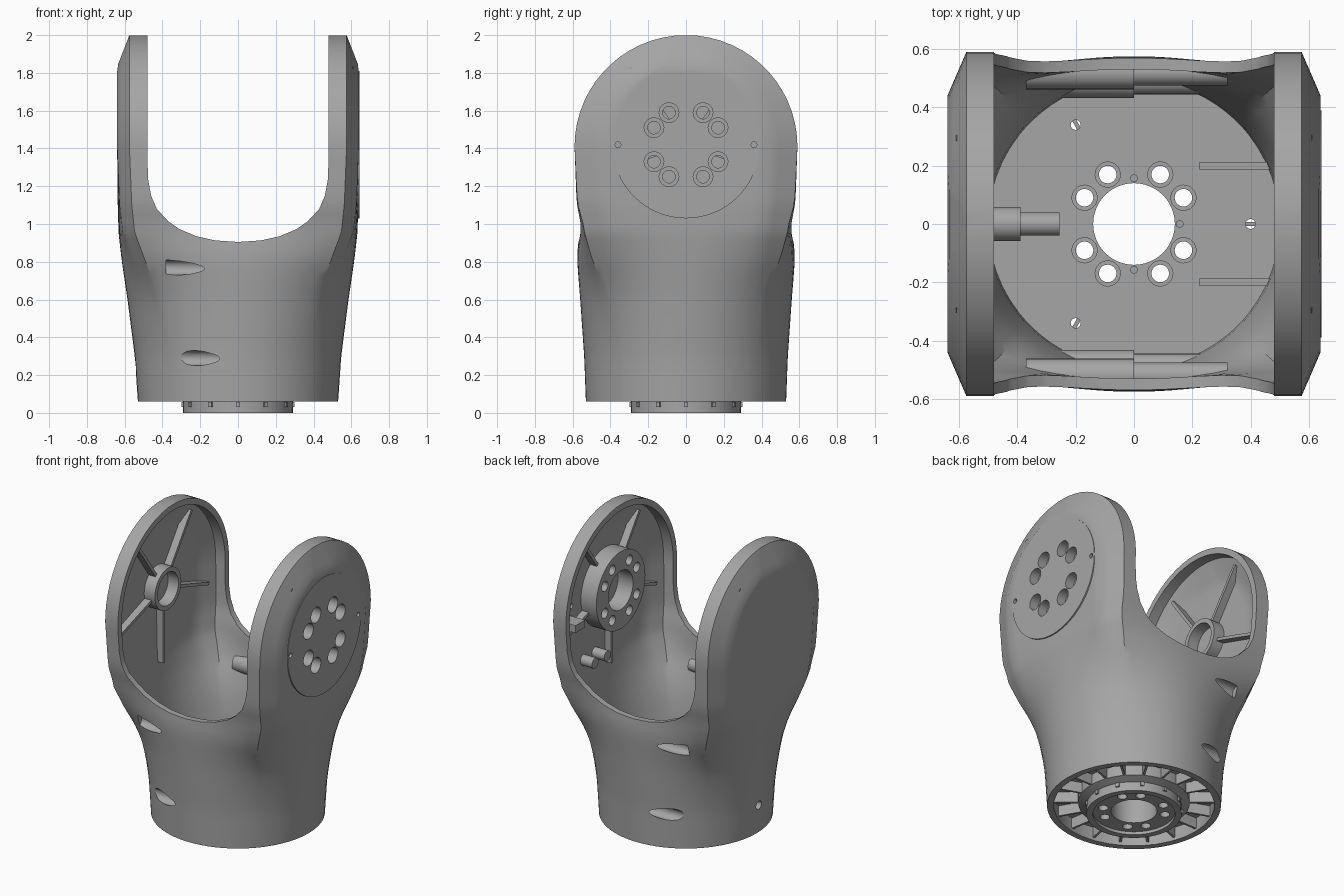
import bpy, bmesh, math
from mathutils import Vector, Matrix

cube = bpy.data.objects.get("Cube")
if cube:
    bpy.data.objects.remove(cube, do_unlink=True)

grey = bpy.data.materials.new("cast_grey")
grey.use_nodes = True
grey.diffuse_color = (0.38, 0.38, 0.38, 1)
grey.node_tree.nodes["Principled BSDF"].inputs["Base Color"].default_value = grey.diffuse_color

ZC = 1.41          # height of the arm pivot
ZH = 1.42          # height of the bolt circle
FLOOR = 0.21
parts = []


def finish(name, bm, keep=True):
    bmesh.ops.recalc_face_normals(bm, faces=bm.faces)
    mesh = bpy.data.meshes.new(name)
    bm.to_mesh(mesh)
    bm.free()
    ob = bpy.data.objects.new(name, mesh)
    bpy.context.collection.objects.link(ob)
    mesh.materials.append(grey)
    if keep:
        parts.append(ob)
    return ob


def rods(name, specs, keep=True, segs=32):
    """Cylinders given as (start, end, radius)."""
    bm = bmesh.new()
    for a, b, r in specs:
        a, b = Vector(a), Vector(b)
        turn = (b - a).to_track_quat('Z', 'Y').to_matrix().to_4x4()
        bmesh.ops.create_cone(bm, cap_ends=True, segments=segs, radius1=r, radius2=r,
                              depth=(b - a).length,
                              matrix=Matrix.Translation((a + b) / 2) @ turn)
    return finish(name, bm, keep)


def boxes(name, specs):
    """Boxes given as (centre, size, rotation matrix)."""
    bm = bmesh.new()
    for c, s, rot in specs:
        bmesh.ops.create_cube(bm, size=1, matrix=Matrix.Translation(c) @ rot @ Matrix.Diagonal((*s, 1)))
    return finish(name, bm)


def lathe(name, profile, segs=64):
    """Closed (radius, height) profile turned about z."""
    bm = bmesh.new()
    rings = [[bm.verts.new((r * math.cos(k * math.tau / segs), r * math.sin(k * math.tau / segs), z))
              for r, z in profile] for k in range(segs)]
    n = len(profile)
    for k in range(segs):
        p, q = rings[k], rings[(k + 1) % segs]
        for i in range(n):
            bm.faces.new((p[i], q[i], q[(i + 1) % n], p[(i + 1) % n]))
    return finish(name, bm)


def boolean(ob, cutter, op='DIFFERENCE'):
    m = ob.modifiers.new("cut", 'BOOLEAN')
    m.object, m.operation, m.solver = cutter, op, 'EXACT'
    bpy.context.view_layer.objects.active = ob
    bpy.ops.object.modifier_apply(modifier=m.name)


def drill(targets, specs):
    cutter = rods("drill", specs, keep=False)
    for ob in targets:
        boolean(ob, cutter)
    bpy.data.objects.remove(cutter, do_unlink=True)


def lerp(a, b, t):
    return a + (b - a) * t


# Flare from round base (0) to flat arms (1), by height
FLARE = [(0.06, 0), (0.3, 0.15), (0.6, 0.5), (0.8, 0.77), (0.95, 0.93), (1.1, 0.97), (ZC, 1)]


def flare(z):
    for (z0, c0), (z1, c1) in zip(FLARE, FLARE[1:]):
        if z <= z1:
            return lerp(c0, c1, (z - z0) / (z1 - z0))
    return 1


def section(z, o):
    """Outline at height z, moved inward by o."""
    dz = max(0, z - ZC)
    base, xf, xe = 0.53 - o, 0.64 - o, 0.575 - 0.6 * o
    r_out, r_face = 0.59 - o, 0.44 - 0.7 * o
    r_in = max(r_face, lerp(dz, r_out, 0.1)) if dz else r_face
    quad = []

    def at(r):
        return lerp(xf, xe, (r - r_face) / (r_out - r_face)), math.sqrt(max(r * r - dz * dz, 0))
    x0, w0 = at(r_in)
    for i in range(7):
        quad.append((x0, w0 * i / 6, 38 * i / 6))
    for i in range(1, 4):
        quad.append((*at(lerp(r_in, r_out, i / 3)), 38 + 8 * i / 3))
    x1, w1 = at(r_out)
    for i in range(1, 10):
        quad.append((x1 * (1 - i / 9), w1, 46 + 44 * i / 9))
    c = flare(z)
    s = c ** 3
    kx = lerp(base, xf, c) / lerp(base, xf, s)
    ky = lerp(base, r_out, c) / lerp(base, r_out, s)
    ky *= 1 - 0.035 * math.exp(-((z - 0.97) / 0.1) ** 2)
    pts = []
    for x, y, deg in quad:
        t = math.radians(deg)
        pts.append((kx * lerp(base * math.cos(t), x, s), ky * lerp(base * math.sin(t), y, s)))
    pts += [(-x, y) for x, y in reversed(pts[:-1])]
    return pts + [(x, -y) for x, y in reversed(pts[1:-1])]


def loft(name, z0, o, keep=True):
    r = 0.59 - o
    levels = [lerp(z0, ZC, i / 30) for i in range(31)]
    levels += [ZC + r * math.sin(math.radians(a)) for a in range(6, 85, 6)]
    levels += [ZC + r * 0.9985]
    bm = bmesh.new()
    rings = [[bm.verts.new((x, y, z)) for x, y in section(z, o)] for z in levels]
    n = len(rings[0])
    for p, q in zip(rings, rings[1:]):
        for i in range(n):
            bm.faces.new((p[i], p[(i + 1) % n], q[(i + 1) % n], q[i]))
    bm.faces.new(rings[0])
    bm.faces.new(rings[-1])
    return finish(name, bm, keep)


# Hollow forked housing
housing = loft("housing", 0.06, 0)
envelope = loft("envelope", 0.06, 0.003, keep=False)
cavity = loft("cavity", FLOOR, 0.04, keep=False)
boolean(housing, cavity)

# U-shaped opening between the arms
half = [(0.48, 2.2), (0.48, 1.35), (0.475, 1.23), (0.46, 1.15), (0.43, 1.08), (0.37, 1.015),
        (0.31, 0.973), (0.22, 0.935), (0.12, 0.913), (0, 0.905)]
outline = half + [(-x, z) for x, z in reversed(half[:-1])]
bm = bmesh.new()
face = bm.faces.new([bm.verts.new((x, -1, z)) for x, z in outline])
ext = bmesh.ops.extrude_face_region(bm, geom=[face])
bmesh.ops.translate(bm, vec=(0, 2, 0), verts=[v for v in ext["geom"] if isinstance(v, bmesh.types.BMVert)])
opening = finish("opening", bm, keep=False)
boolean(housing, opening)

# Base recess, bore and small floor holes
drill([housing], [((0, 0, -0.1), (0, 0, 0.15), 0.49)])
drill([housing], [((0, 0, 0.1), (0, 0, 0.3), 0.15)] +
      [((x, y, 0.1), (x, y, 0.3), 0.017) for x, y in ((0.4, 0), (-0.2, 0.34), (-0.2, -0.34))])

# Base bearing hub with bolt circle
hub = lathe("base_hub", [(0.14, 0.02), (0.25, 0.02), (0.25, 0), (0.29, 0), (0.29, 0.06), (0.34, 0.08),
                         (0.34, 0.18), (0.26, 0.18), (0.26, 0.214), (0.14, 0.214)])
bolts = [(0.192 * math.cos(math.radians(q + d)), 0.192 * math.sin(math.radians(q + d)))
         for q in range(0, 360, 90) for d in (28, 62)]
drill([housing, hub], [((x, y, -0.1), (x, y, 0.4), 0.03) for x, y in bolts])
drill([housing, hub], [((x, y, 0.17), (x, y, 0.4), 0.043) for x, y in bolts])
rods("hub_pins", [((x, y, 0.2), (x, y, 0.225), 0.013) for x, y in ((0, 0.157), (0, -0.157), (0.157, 0))])

spin = [Matrix.Rotation(math.radians(a), 4, 'Z') for a in range(0, 360, 30)]
boxes("hub_teeth", [(m @ Vector((0.29, 0, 0.045)), (0.02, 0.022, 0.025), m) for m in spin])
fine = [Matrix.Rotation(math.tau * k / 18, 4, 'Z') for k in range(18)]
boxes("base_ribs", [(m @ Vector((0.415, 0, 0.12)), (0.17, 0.014, 0.08), m) for m in fine])

# Pivot cover and inner drum on the left arm
cover = rods("pivot_cover", [((0.63, 0, ZH), (0.643, 0, ZH), 0.39)], segs=64)
drum = rods("pivot_drum", [((0.485, 0, ZH), (0.61, 0, ZH), 0.26)], segs=64)
drill([drum], [((0.4, 0, ZH), (0.597, 0, ZH), 0.13)])
drill([housing, cover, drum], [((0.4, y, ZH + z), (0.8, y, ZH + z), 0.033) for y, z in bolts])
drill([housing, cover, drum], [((0.58, y, ZH + z), (0.8, y, ZH + z), 0.052) for y, z in bolts])
drill([housing, cover], [((0.5, y, ZH), (0.8, y, ZH), 0.015) for y in (-0.36, 0.36)])
rods("arm_posts", [((0.5, y, 1.02), (0.61, y, 1.02), 0.035) for y in (0.12, 0.25)])
boxes("arm_latch", [((0.545, 0.43, 1.34), (0.12, 0.1, 0.05), Matrix())])

# Bearing ring on the right arm
ring = rods("pivot_ring", [((-0.52, 0, ZH), (-0.61, 0, ZH), 0.14)])
drill([ring], [((-0.4, 0, ZH), (-0.597, 0, ZH), 0.11)])

# Radial stiffening ribs inside both arms
for side, name, r0 in ((1, "left_arm_ribs", 0.25), (-1, "right_arm_ribs", 0.13)):
    specs = []
    for k in range(5):
        m = Matrix.Rotation(math.radians(-90 + 72 * k), 4, 'X')
        length = 0.505 - r0
        specs.append((Vector((side * 0.58, 0, ZH)) + m @ Vector((0, r0 + length / 2, 0)),
                      (0.06, length, 0.02), m))
    boxes(name, specs)

# Tangential screw bosses with open slots through the wall, front and back
for side, name in ((-1, "front"), (1, "back")):
    for y, z, x0, level in ((0.52, 0.77, -0.38, "upper"), (0.49, 0.29, -0.34, "lower")):
        y *= side
        boss = rods(f"{name}_{level}_boss", [((-0.37, y, z), (0, y, z), 0.058)])
        boolean(boss, envelope, 'INTERSECT')
        tail = rods(f"{name}_{level}_boss_tail", [((-0.01, y, z), (0.32, y, z), 0.045)])
        boolean(tail, envelope, 'INTERSECT')
        drill([housing, boss], [((x0, y, z), (-0.05, y, z), 0.04)])

# Cable port, floor gussets
port = rods("cable_port", [((-0.51, 0, 0.25), (-0.39, 0, 0.25), 0.058)])
pipe = rods("cable_pipe", [((-0.4, 0, 0.25), (-0.255, 0, 0.25), 0.04)])
drill([housing, port, pipe], [((-0.8, 0, 0.25), (-0.2, 0, 0.25), 0.028)])
boxes("floor_gussets", [((0.36, y, 0.225), (0.27, 0.025, 0.05), Matrix()) for y in (-0.2, 0.2)])

for helper in (envelope, cavity, opening):
    bpy.data.objects.remove(helper, do_unlink=True)

# Smooth curved faces, keep edges crisp
bpy.ops.object.select_all(action='DESELECT')
for ob in parts:
    ob.select_set(True)
bpy.context.view_layer.objects.active = housing
bpy.ops.object.shade_smooth_by_angle(angle=math.radians(30))
